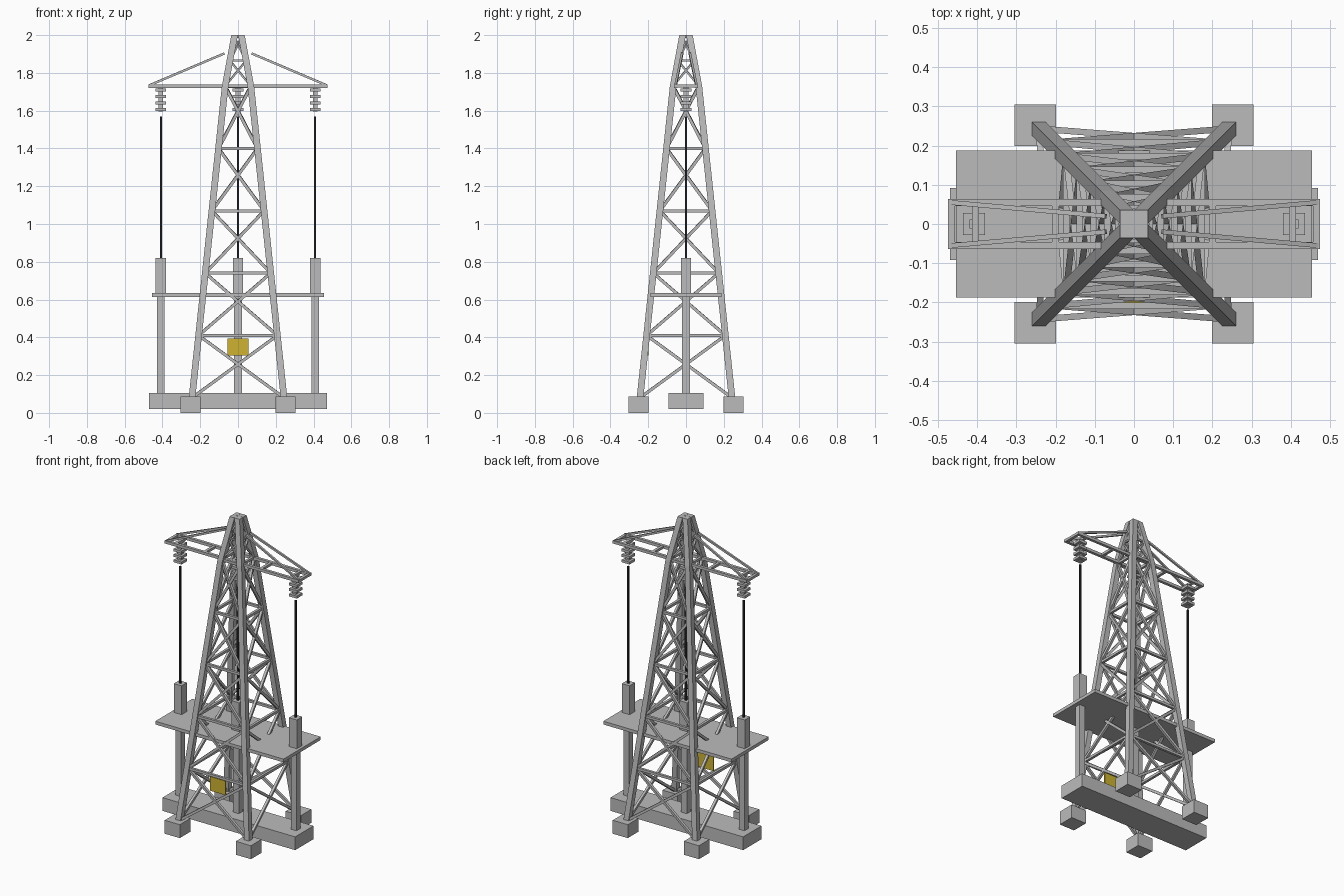
import bpy
import bmesh
from mathutils import Vector, Matrix

cube = bpy.data.objects.get("Cube")
if cube:
    bpy.data.objects.remove(cube, do_unlink=True)


def material(name, rgb):
    m = bpy.data.materials.new(name)
    m.use_nodes = True
    m.diffuse_color = (*rgb, 1)
    m.node_tree.nodes["Principled BSDF"].inputs["Base Color"].default_value = (*rgb, 1)
    return m


STEEL = material("grey steel", (0.5, 0.5, 0.5))
BLACK = material("black cable", (0.02, 0.02, 0.022))
YELLOW = material("sign yellow", (0.62, 0.45, 0.03))


def finish(name, bm, mat):
    bmesh.ops.recalc_face_normals(bm, faces=bm.faces)
    mesh = bpy.data.meshes.new(name)
    bm.to_mesh(mesh)
    bm.free()
    mesh.materials.append(mat)
    obj = bpy.data.objects.new(name, mesh)
    bpy.context.collection.objects.link(obj)
    return obj


def add_box(bm, centre, size):
    bmesh.ops.create_cube(bm, size=1, matrix=Matrix.Translation(centre) @ Matrix.Diagonal((*size, 1)))


def add_bar(bm, a, b, width):
    """Square bar between two points."""
    a, b = Vector(a), Vector(b)
    d = b - a
    rot = d.to_track_quat('Z', 'Y').to_matrix().to_4x4()
    bmesh.ops.create_cube(bm, size=1, matrix=Matrix.Translation((a + b) / 2) @ rot
                          @ Matrix.Diagonal((width, width, d.length, 1)))


BASE, WAIST, TOP = 0.252, 0.068, 0.018
WAIST_Z, TOP_Z = 1.73, 2.0


def spread(z):
    """Distance of the leg centre from the axis at a height."""
    if z < WAIST_Z:
        return BASE + (WAIST - BASE) * z / WAIST_Z
    return WAIST + (TOP - WAIST) * (z - WAIST_Z) / (TOP_Z - WAIST_Z)


CORNERS = [(-1, -1), (1, -1), (1, 1), (-1, 1)]

# Footings and bent tapering legs
for sx, sy in CORNERS:
    side = ("front" if sy < 0 else "back") + ("_left" if sx > 0 else "_right")
    bm = bmesh.new()
    add_box(bm, (sx * BASE, sy * BASE, 0.043), (0.107, 0.107, 0.086))
    finish(side + "_footing", bm, STEEL)

    bm = bmesh.new()
    rings = []
    for z in (0.03, WAIST_Z, TOP_Z):
        s = spread(z)
        rings.append([bm.verts.new((sx * s + u * 0.0175, sy * s + v * 0.0175, z)) for u, v in CORNERS])
    for low, high in zip(rings, rings[1:]):
        for i in range(4):
            j = (i + 1) % 4
            bm.faces.new((low[i], low[j], high[j], high[i]))
    bm.faces.new(rings[0])
    bm.faces.new(rings[-1])
    finish(side + "_leg", bm, STEEL)

# Lattice: ring and crossed braces on each face of every bay
levels = [0.08 + 0.33 * i for i in range(6)] + [1.865, 1.99]
rails, braces = bmesh.new(), bmesh.new()
for low, high in zip(levels, levels[1:]):
    width = 0.016 if high < 1.75 else 0.01
    for i in range(4):
        p, q = CORNERS[i], CORNERS[(i + 1) % 4]
        def at(c, z):
            return (c[0] * spread(z), c[1] * spread(z), z)
        add_bar(braces, at(p, low), at(q, high), width)
        add_bar(braces, at(q, low), at(p, high), width)
        add_bar(rails, at(p, high), at(q, high), width)
finish("lattice_rails", rails, STEEL)
finish("lattice_braces", braces, STEEL)

# Ladder-shaped crossarm with two stays on each end
bm = bmesh.new()
for sy in (-1, 1):
    add_box(bm, (0, sy * 0.055, WAIST_Z), (0.95, 0.018, 0.018))
for x in (0, 0.2, 0.405, 0.466):
    for sx in ((-1, 1) if x else (1,)):
        add_box(bm, (sx * x, 0, WAIST_Z), (0.018, 0.11, 0.016))
finish("crossarm", bm, STEEL)
bm = bmesh.new()
for sx, sy in CORNERS:
    add_bar(bm, (sx * 0.468, sy * 0.055, 1.735), (sx * 0.072, sy * 0.02, 1.903), 0.012)
finish("crossarm_stays", bm, STEEL)

# Base beam and work platform
bm = bmesh.new()
add_box(bm, (0, 0, 0.063), (0.94, 0.185, 0.085))
finish("base_beam", bm, STEEL)
bm = bmesh.new()
add_box(bm, (0, 0, 0.625), (0.908, 0.376, 0.021))
finish("platform", bm, STEEL)

# Three identical lines: post, bushing, cable and insulator stack
for name, x in (("right", -0.408), ("centre", 0), ("left", 0.408)):
    bm = bmesh.new()
    add_box(bm, (x, 0, 0.36), (0.04, 0.04, 0.52))
    finish(name + "_post", bm, STEEL)
    bm = bmesh.new()
    add_box(bm, (x, 0, 0.725), (0.055, 0.055, 0.19))
    finish(name + "_bushing", bm, STEEL)
    bm = bmesh.new()
    add_box(bm, (x, 0, 1.193), (0.011, 0.011, 0.75))
    finish(name + "_cable", bm, BLACK)
    bm = bmesh.new()
    add_box(bm, (x, 0, 1.66), (0.024, 0.024, 0.13))
    for i in range(4):
        add_box(bm, (x, 0, 1.605 + i * 0.035), (0.056, 0.056, 0.016))
    finish(name + "_insulator", bm, STEEL)

# Warning plate on the front face
bm = bmesh.new()
add_box(bm, (0, -0.202, 0.35), (0.11, 0.009, 0.09))
finish("warning_plate", bm, YELLOW)
